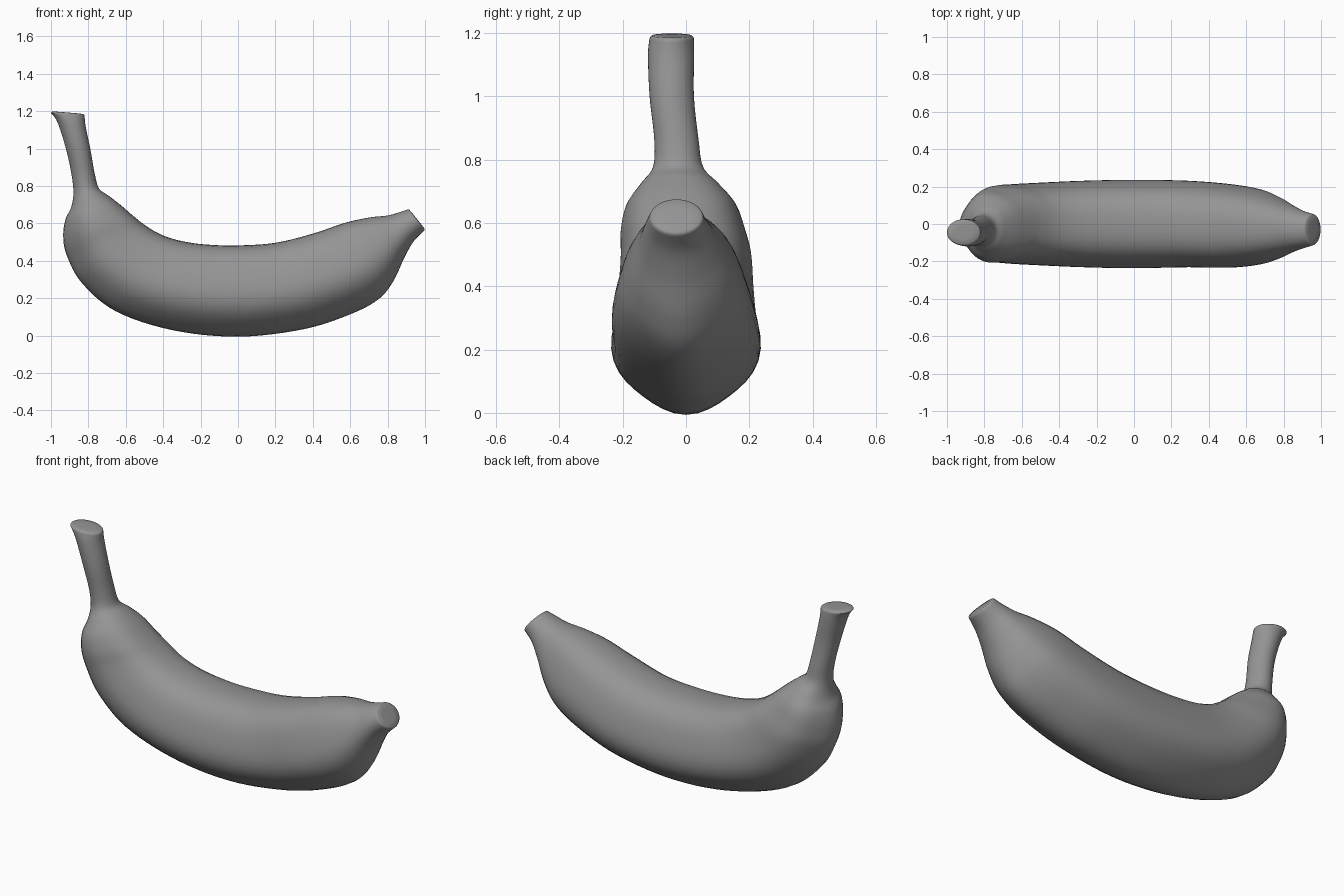
import bpy
import bmesh
from math import cos, sin, pi
from mathutils import Vector

default_cube = bpy.data.objects.get("Cube")
if default_cube:
    bpy.data.objects.remove(default_cube, do_unlink=True)

SIDES = 40      # points around each cross-section
STEPS = 6       # smooth rings between neighbouring stations

# Stations from stem tip to blossom tip:
# outer edge x, z, inner edge x, z, sideways centre, half width
stations = [
    (-1, 1.19, -.82, 1.175, -.045, .07),
    (-.965, 1.14, -.815, 1.12, -.047, .073),
    (-.92, 1, -.79, 1, -.045, .07),
    (-.89, .86, -.765, .86, -.03, .07),
    (-.88, .765, -.742, .785, -.025, .08),
    (-.89, .69, -.695, .75, -.02, .125),
    (-.92, .62, -.63, .7, -.015, .172),
    (-.93, .53, -.56, .64, -.01, .195),
    (-.91, .43, -.49, .585, 0, .205),
    (-.83, .285, -.4, .535, 0, .212),
    (-.65, .135, -.29, .503, 0, .22),
    (-.35, .035, -.16, .486, 0, .23),
    (0, 0, 0, .482, 0, .235),
    (.35, .04, .2, .496, 0, .23),
    (.6, .12, .4, .545, -.01, .222),
    (.75, .2, .57, .602, -.015, .2),
    (.83, .295, .7, .631, -.02, .165),
    (.89, .42, .8, .642, -.025, .125),
    (.94, .505, .865, .66, -.03, .1),
    (.995, .56, .905, .673, -.03, .085),
]


def blend(a, b, c, d, t):
    """Smooth curve through b and c, guided by a and d."""
    return (2 * b + (c - a) * t + (2 * a - 5 * b + 4 * c - d) * t ** 2
            + (3 * b - a - 3 * c + d) * t ** 3) / 2


def smooth_stations(rows):
    padded = [rows[0]] + rows + [rows[-1]]
    result = []
    for i in range(len(rows) - 1):
        for step in range(STEPS):
            result.append([blend(*values, step / STEPS)
                           for values in zip(*padded[i:i + 4])])
    return result + [list(rows[-1])]


def section(row):
    """Rounded, faintly five-sided ring with a keel on the outer edge."""
    outer_x, outer_z, inner_x, inner_z, side, width = row
    outer = Vector((outer_x, side, outer_z))
    inner = Vector((inner_x, side, inner_z))
    middle, arm = (outer + inner) / 2, (outer - inner) / 2
    ridge = .025 * min(1, max(0, (width - .08) / .12))
    ring = []
    for k in range(SIDES):
        angle = 2 * pi * k / SIDES
        r = 1 + ridge * (cos(5 * angle) - cos(angle) ** 2 * (cos(angle) < 0) * -1)
        ring.append(middle + arm * r * cos(angle)
                    + Vector((0, width * r * sin(angle), 0)))
    return ring


def cap_rings(ring, direction):
    """Softly rounded end, listed from the rim inward."""
    centre = sum(ring, Vector()) / SIDES
    return [[centre + (p - centre) * scale + direction * lift for p in ring]
            for scale, lift in ((.97, .005), (.9, .009), (.5, .01))]


def loft(name, rings):
    bm = bmesh.new()
    loops = [[bm.verts.new(p) for p in ring] for ring in rings]
    for low, high in zip(loops, loops[1:]):
        for k in range(SIDES):
            n = (k + 1) % SIDES
            bm.faces.new((low[k], low[n], high[n], high[k]))
    bm.faces.new(loops[0])
    bm.faces.new(loops[-1])
    bmesh.ops.recalc_face_normals(bm, faces=bm.faces[:])
    mesh = bpy.data.meshes.new(name)
    bm.to_mesh(mesh)
    bm.free()
    obj = bpy.data.objects.new(name, mesh)
    bpy.context.collection.objects.link(obj)
    return obj


# Fruit: body, stem and blossom tip in one continuous skin
body = [section(row) for row in smooth_stations(stations)]
stem_end = cap_rings(body[0], Vector((0, 0, 1)))
blossom_end = cap_rings(body[-1], Vector((.75, 0, .6)))
banana = loft("banana", stem_end[::-1] + body + blossom_end)

# Plain grey skin
grey = bpy.data.materials.new("plain grey")
grey.use_nodes = True
colour = (.3, .3, .3, 1)
grey.diffuse_color = colour
grey.node_tree.nodes["Principled BSDF"].inputs["Base Color"].default_value = colour
banana.data.materials.append(grey)

# Smooth shading with crisp rims
bpy.context.view_layer.objects.active = banana
banana.select_set(True)
bpy.ops.object.shade_smooth_by_angle(angle=pi / 4)
